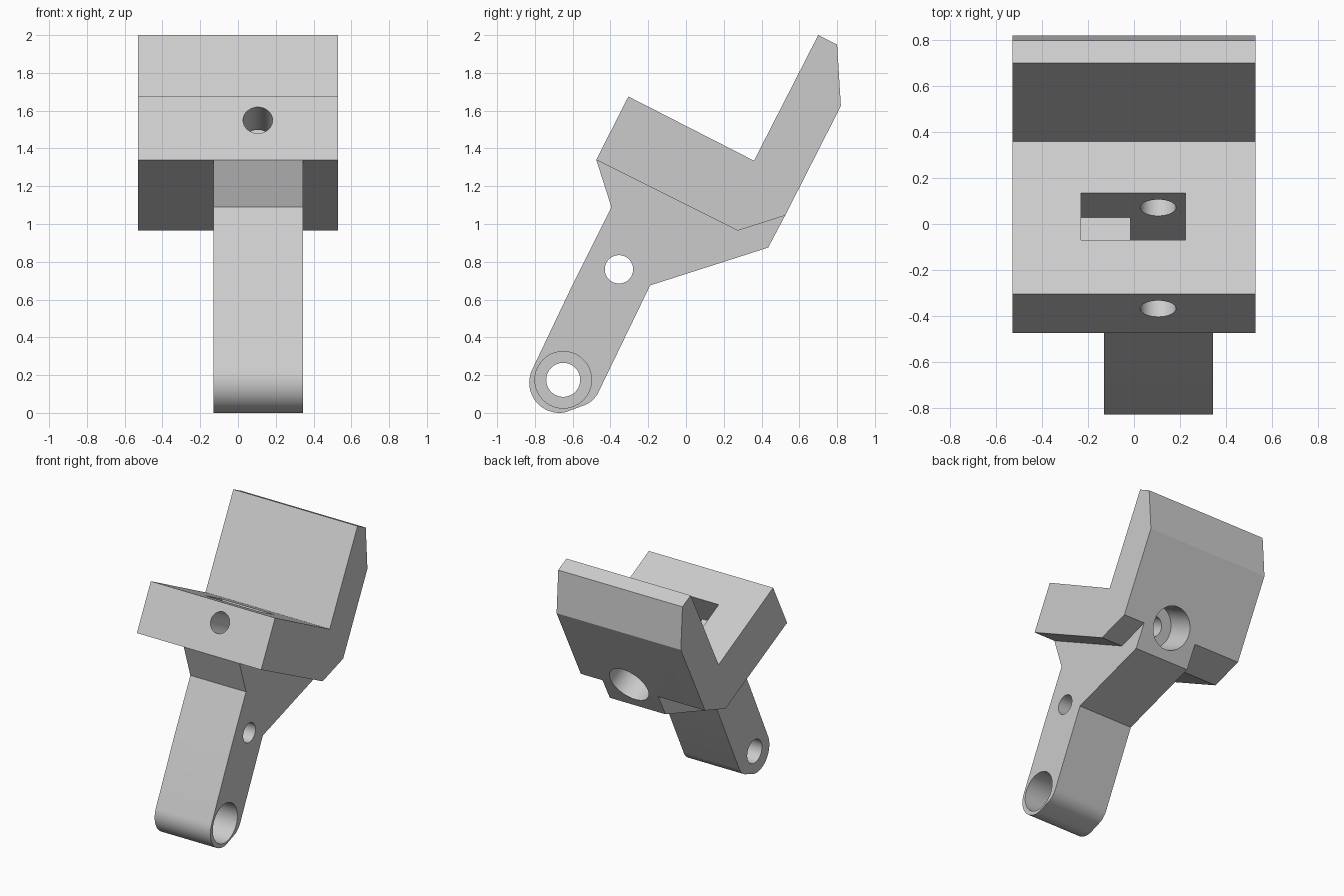
import bpy, bmesh, math
from mathutils import Vector, Matrix

if "Cube" in bpy.data.objects:
    bpy.data.objects.remove(bpy.data.objects["Cube"], do_unlink=True)

grey = bpy.data.materials.new("light_grey")
grey.use_nodes = True
grey.diffuse_color = (0.6, 0.6, 0.6, 1)
grey.node_tree.nodes["Principled BSDF"].inputs["Base Color"].default_value = (0.6, 0.6, 0.6, 1)


def make(name, bm):
    bmesh.ops.recalc_face_normals(bm, faces=bm.faces[:])
    mesh = bpy.data.meshes.new(name)
    bm.to_mesh(mesh)
    bm.free()
    mesh.materials.append(grey)
    obj = bpy.data.objects.new(name, mesh)
    bpy.context.collection.objects.link(obj)
    return obj


def prism(name, profile, x0, x1):
    """Side profile (y, z) extruded from x0 to x1."""
    bm = bmesh.new()
    face = bm.faces.new([bm.verts.new((x0, y, z)) for y, z in profile])
    ext = bmesh.ops.extrude_face_region(bm, geom=[face])
    moved = [v for v in ext["geom"] if isinstance(v, bmesh.types.BMVert)]
    bmesh.ops.translate(bm, verts=moved, vec=(x1 - x0, 0, 0))
    return make(name, bm)


def rod(name, start, end, radius):
    """Round cutter between two points."""
    a, b = Vector(start), Vector(end)
    turn = (b - a).to_track_quat("Z", "Y").to_matrix().to_4x4()
    bm = bmesh.new()
    bmesh.ops.create_cone(bm, cap_ends=True, segments=64, radius1=radius, radius2=radius,
                          depth=(b - a).length, matrix=Matrix.Translation((a + b) / 2) @ turn)
    return make(name, bm)


def arc(cy, cz, r, a0, a1, n):
    angles = [math.radians(a0 + (a1 - a0) * i / n) for i in range(n + 1)]
    return [(cy + r * math.cos(a), cz + r * math.sin(a)) for a in angles]


def combine(target, tool, operation):
    mod = target.modifiers.new(operation.lower(), "BOOLEAN")
    mod.operation, mod.solver, mod.object = operation, "EXACT", tool
    bpy.context.view_layer.objects.active = target
    bpy.ops.object.modifier_apply(modifier=mod.name)
    bpy.data.objects.remove(tool, do_unlink=True)


# Wide cradle block with its raised back plate
bracket = prism("clamp_bracket", [
    (-0.475, 1.34), (-0.305, 1.675), (0.36, 1.335), (0.70, 2.0),
    (0.80, 1.95), (0.82, 1.625), (0.525, 1.045), (0.275, 0.965)], -0.53, 0.53)

# Narrow arm with a rounded foot
arm = prism("arm", [(0.525, 1.045), (0.4, 1.2), (-0.3, 1.4), (-0.475, 1.34),
                    (-0.395, 1.09), (-0.595, 0.69)]
            + arc(-0.67, 0.16, 0.16, 155, 280, 20)
            + arc(-0.59, 0.17, 0.14, 285, 334, 8)
            + [(-0.19, 0.675), (0.435, 0.875)], -0.13, 0.345)
combine(bracket, arm, "UNION")

# Stepped nut pocket, sunk square to the sloping top
along = Vector((0.89, -0.455))
down = Vector((-0.455, -0.89))
rim = Vector((0.135, 1.45))


def pocket(top, depth, x0, x1):
    back = along * -0.23
    return prism("pocket_cutter", [rim + down * top, rim + down * depth,
                                   rim + down * depth + back, rim + down * top + back], x0, x1)


combine(bracket, pocket(-0.1, 0.235, -0.23, 0.225), "DIFFERENCE")
combine(bracket, pocket(0.2, 0.48, -0.015, 0.225), "DIFFERENCE")

# Bolt hole along the slope, counterbored at the back
axis = Vector((0, along.x, along.y))
entry = Vector((0.105, -0.37, 1.55))
combine(bracket, rod("bolt_cutter", entry - axis * 0.2, entry + axis * 1.2, 0.078), "DIFFERENCE")
combine(bracket, rod("bolt_head_cutter", entry + axis * 0.79, entry + axis * 1.3, 0.16), "DIFFERENCE")

# Cross holes through the arm, the foot one counterbored on one side
for y, z, radius, x0 in ((-0.355, 0.76, 0.075, -0.4), (-0.65, 0.175, 0.09, -0.4),
                         (-0.65, 0.175, 0.15, 0.135)):
    combine(bracket, rod("cross_cutter", (x0, y, z), (0.6, y, z), radius), "DIFFERENCE")

bpy.ops.object.select_all(action="DESELECT")
bracket.select_set(True)
bpy.context.view_layer.objects.active = bracket
bpy.ops.object.shade_smooth_by_angle(angle=math.radians(20))
